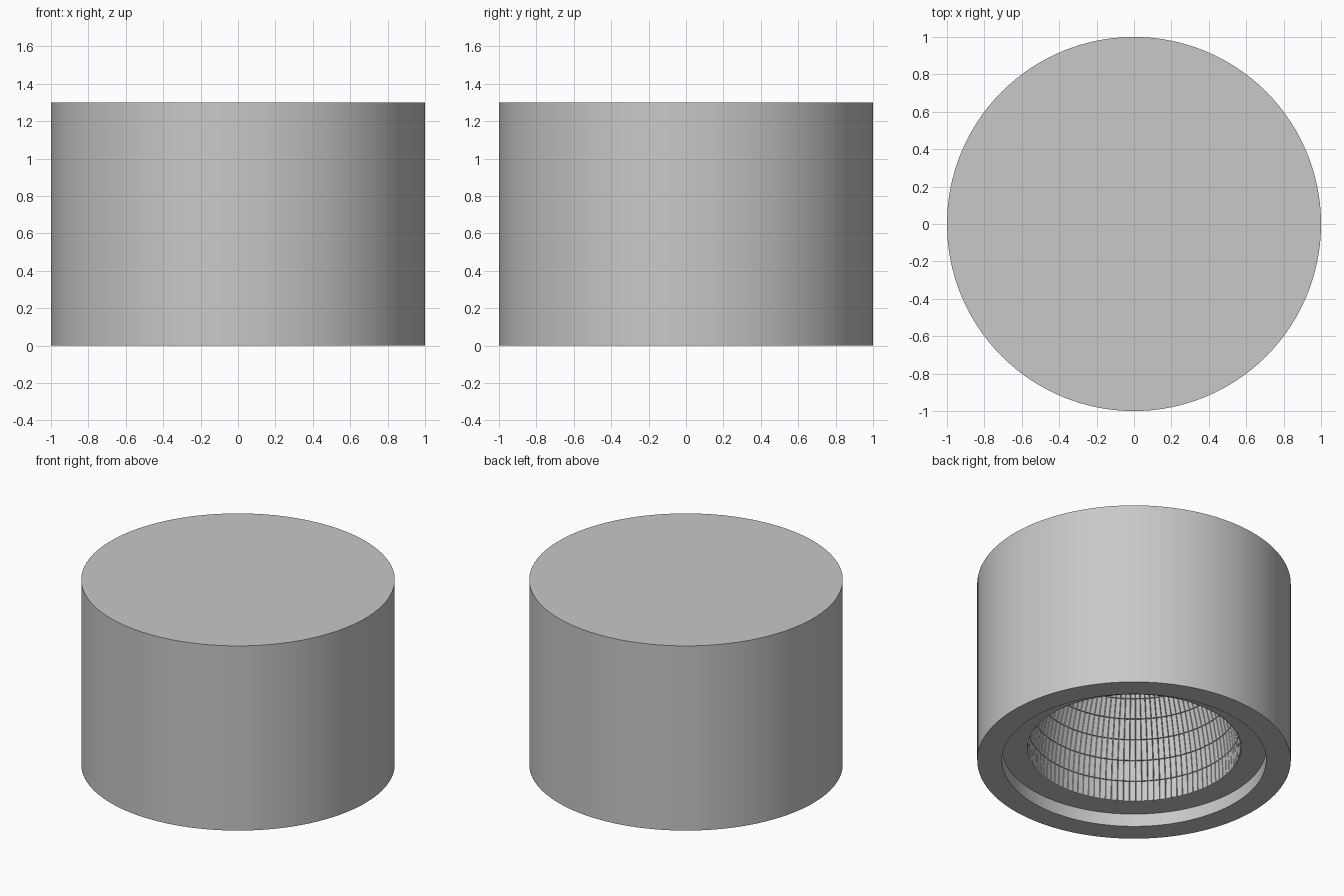
import bpy
import bmesh
from math import sin, cos, pi, radians

cube = bpy.data.objects.get("Cube")
if cube:
    bpy.data.objects.remove(cube, do_unlink=True)

grey = bpy.data.materials.new("light_grey_metal")
grey.use_nodes = True
COLOUR = (0.58, 0.58, 0.58, 1)
grey.diffuse_color = COLOUR
grey.node_tree.nodes["Principled BSDF"].inputs["Base Color"].default_value = COLOUR


def lathe(name, profile, segments, cap_start=False, cap_end=False, pillow=None, smooth=True):
    """Turn (radius, height) points around z; pillow = (margin, height) raises each face."""
    bm = bmesh.new()
    rings = []
    for r, z in profile:
        angles = [2 * pi * j / segments for j in range(segments)]
        rings.append([bm.verts.new((r * cos(a), r * sin(a), z)) for a in angles])
    for low, high in zip(rings, rings[1:]):
        for j in range(segments):
            k = (j + 1) % segments
            bm.faces.new((low[j], high[j], high[k], low[k]))
    if cap_start:
        bm.faces.new(rings[0])
    if cap_end:
        bm.faces.new(rings[-1][::-1])
    bm.normal_update()
    if pillow:
        bmesh.ops.inset_individual(bm, faces=bm.faces[:], thickness=pillow[0], depth=pillow[1])
    mesh = bpy.data.meshes.new(name)
    bm.to_mesh(mesh)
    bm.free()
    mesh.materials.append(grey)
    obj = bpy.data.objects.new(name, mesh)
    bpy.context.collection.objects.link(obj)
    if smooth:
        bpy.ops.object.select_all(action='DESELECT')
        obj.select_set(True)
        bpy.context.view_layer.objects.active = obj
        bpy.ops.object.shade_smooth_by_angle(angle=radians(30))
    return obj


HEIGHT, RIM, MOUTH, RECESS = 1.3, 0.843, 0.69, 0.09

# Drum housing with bottom rim and recessed ring
lathe("housing", [(1, HEIGHT), (1, 0), (RIM, 0), (RIM, RECESS), (MOUTH, RECESS)],
      128, cap_start=True)

# Domed reflector with rows of raised facets
DOME, STEP, ROWS = 1.12, 0.13, 9
dome = [(MOUTH * cos(STEP * i), RECESS + DOME * sin(STEP * i)) for i in range(ROWS + 1)]
lathe("faceted_reflector", dome, 110, pillow=(0.004, 0.01), smooth=False)

# Lamp disc closing the top of the reflector
top_r, top_z = dome[-1]
lathe("lamp_disc", [(top_r, top_z), (top_r * 0.9, top_z - 0.01)], 110, cap_end=True)
